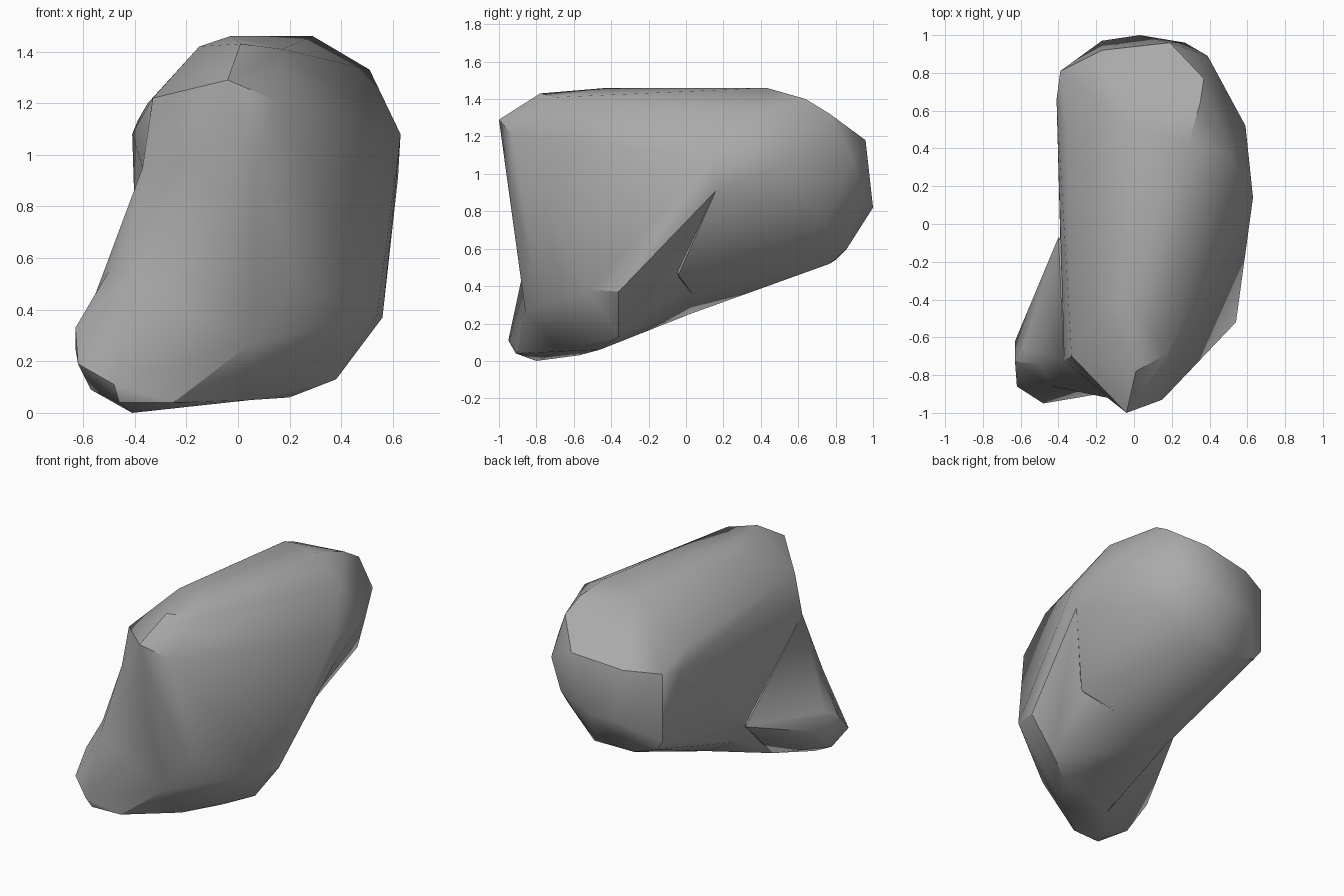
import bpy
import bmesh
import math

default_cube = bpy.data.objects.get("Cube")
if default_cube:
    bpy.data.objects.remove(default_cube, do_unlink=True)

# Single stone colour
stone = bpy.data.materials.new("grey stone")
stone.use_nodes = True
grey = (0.4, 0.4, 0.4, 1.0)
stone.diffuse_color = grey
shader = next(n for n in stone.node_tree.nodes if n.type == "BSDF_PRINCIPLED")
shader.inputs["Base Color"].default_value = grey
shader.inputs["Roughness"].default_value = 0.9


def chunk(name, corners):
    """Build a faceted lump as the convex hull of its corners (in hundredths)."""
    bm = bmesh.new()
    for corner in corners:
        bm.verts.new([c / 100 for c in corner])
    result = bmesh.ops.convex_hull(bm, input=bm.verts)
    loose = set(result["geom_interior"]) | set(result["geom_unused"])
    bmesh.ops.delete(bm, geom=[g for g in loose if isinstance(g, bmesh.types.BMVert)], context="VERTS")
    bmesh.ops.recalc_face_normals(bm, faces=bm.faces)
    mesh = bpy.data.meshes.new(name)
    bm.to_mesh(mesh)
    bm.free()
    mesh.materials.append(stone)
    obj = bpy.data.objects.new(name, mesh)
    bpy.context.scene.collection.objects.link(obj)
    return obj


def merge(target, other):
    """Fuse another lump into the target and discard it."""
    union = target.modifiers.new("fuse", "BOOLEAN")
    union.operation = "UNION"
    union.solver = "EXACT"
    union.object = other
    bpy.ops.object.select_all(action="DESELECT")
    bpy.context.view_layer.objects.active = target
    target.select_set(True)
    bpy.ops.object.modifier_apply(modifier=union.name)
    bpy.data.objects.remove(other, do_unlink=True)


# Corners shared by the front and rear halves
crown = [(-3, -42, 146), (-15, -42, 142), (29, 43, 146), (51, 36, 133),
         (0, 50, 143), (-22, 0, 132)]
flank = [(63, 14, 108), (62, 16, 91)]
belly = [(-18, 2, 25), (20, 4, 35), (-30, -9, 30), (-39, -9, 45)]
shoulder_edge = [(-37, -72, 95), (-33, -70, 122)]
rear_wall = [(-35, 45, 120), (-41, 66, 108), (-39, 60, 70)]

# Front half: lip, broad side and lower edge
lip = [(-4, -100, 129), (15, -93, 121), (1, -78, 143), (17, -69, 141)]
ridge = [(-14, -92, 97), (6, -94, 95), (5, -86, 27)]
side = [(24, -81, 72), (23, -82, 50), (54, -52, 38), (56, -36, 37)]
under = [(38, -36, 13), (20, -46, 6), (5, -68, 5), (-25, -57, 3)]
rock = chunk("rock", crown + flank + belly + shoulder_edge + lip + ridge + side + under + rear_wall)

# Rear half: blunt overhanging end
upper_end = [(35, 64, 140), (-10, 76, 130), (37, 77, 132), (19, 96, 118),
             (-17, 92, 114), (-39, 81, 113)]
tail = [(59, 52, 105), (39, 89, 107), (27, 96, 90), (3, 100, 82), (-17, 97, 81)]
lower_end = [(6, 86, 60), (15, 77, 52), (-17, 80, 54), (-34, 80, 60), (-39, 81, 67), (38, 74, 72)]
dent = [(41, -4, 46)]
rear = chunk("rear_half", crown + flank + belly + rear_wall + upper_end + tail + lower_end + dent)
merge(rock, rear)

# Foot: low bulge at the front corner
toe = [(-63, -73, 33), (-63, -62, 25), (-62, -86, 19), (-48, -95, 11),
       (-46, -91, 4), (-57, -75, 9), (-41, -80, 0), (-25, -90, 4)]
instep = [(-50, -74, 55), (-43, -86, 53), (-40, -7, 44)]
heel = [(-25, -57, 3), (5, -68, 5), (5, -86, 27), (-10, -30, 45)]
merge(rock, chunk("foot", toe + instep + heel))

# Shoulder: slope running from the foot up to the lip
slope = [(-37, -72, 95), (-62, -64, 28), (-20, -40, 80)]
merge(rock, chunk("shoulder", slope + ridge + instep))

# Clean up seams and soften the shallow edges
bm = bmesh.new()
bm.from_mesh(rock.data)
bmesh.ops.remove_doubles(bm, verts=bm.verts, dist=0.002)
bm.to_mesh(rock.data)
bm.free()
bpy.ops.object.select_all(action="DESELECT")
bpy.context.view_layer.objects.active = rock
rock.select_set(True)
bpy.ops.object.shade_smooth_by_angle(angle=math.radians(35))
